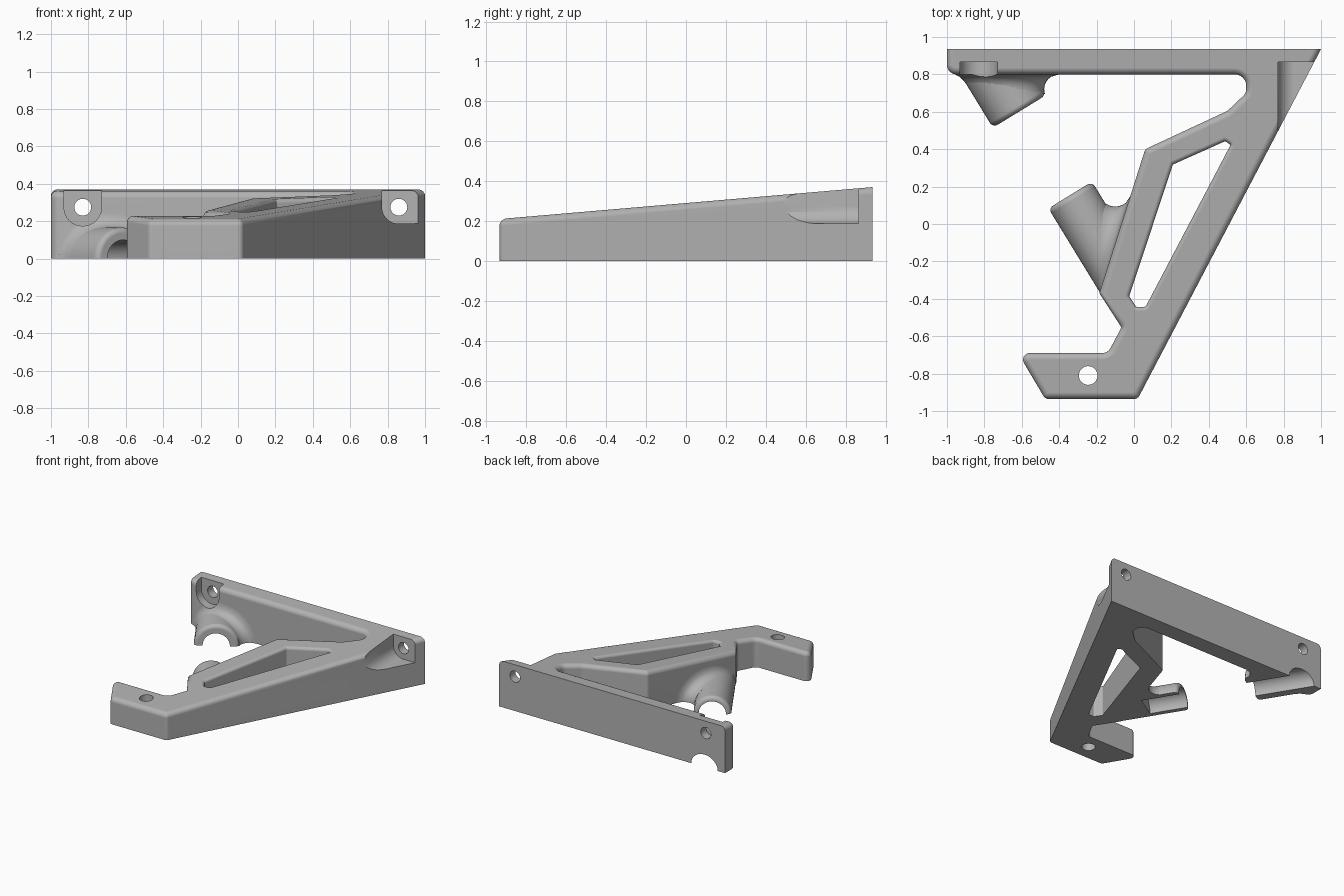
import bpy, bmesh, math
from mathutils import Vector

default = bpy.data.objects.get("Cube")
if default:
    bpy.data.objects.remove(default, do_unlink=True)

grey = bpy.data.materials.new("plain_grey")
grey.use_nodes = True
grey.diffuse_color = (0.45, 0.45, 0.45, 1)
grey.node_tree.nodes["Principled BSDF"].inputs["Base Color"].default_value = (0.45, 0.45, 0.45, 1)


def loft(name, rings):
    """Closed solid through rings of equal point count."""
    bm = bmesh.new()
    rows = [[bm.verts.new(p) for p in ring] for ring in rings]
    n = len(rows[0])
    for a, b in zip(rows, rows[1:]):
        for i in range(n):
            j = (i + 1) % n
            bm.faces.new((a[i], a[j], b[j], b[i]))
    bm.faces.new(rows[0])
    bm.faces.new(rows[-1])
    bmesh.ops.recalc_face_normals(bm, faces=bm.faces)
    mesh = bpy.data.meshes.new(name)
    bm.to_mesh(mesh)
    bm.free()
    mesh.materials.append(grey)
    ob = bpy.data.objects.new(name, mesh)
    bpy.context.collection.objects.link(ob)
    return ob


def outline(corners, off=0.0, steps=6):
    """Offset a counter-clockwise polygon of (x, y, radius) and round its corners."""
    pts = [Vector(c[:2]) for c in corners]
    n = len(pts)
    moved, convex = [], []
    for i in range(n):
        a, b, c = pts[i - 1], pts[i], pts[(i + 1) % n]
        e, f = (b - a).normalized(), (c - b).normalized()
        n1, n2 = Vector((e.y, -e.x)), Vector((f.y, -f.x))
        moved.append(b + (n1 + n2) * (off / (1 + n1.dot(n2))))
        convex.append(1 if e.x * f.y - e.y * f.x > 0 else -1)
    out = []
    for i in range(n):
        a, b, c = moved[i - 1], moved[i], moved[(i + 1) % n]
        if corners[i][2] == 0:
            out.append(b)
            continue
        r = max(0.003, corners[i][2] + convex[i] * off)
        u, v = (a - b).normalized(), (c - b).normalized()
        half = u.angle(v) / 2
        centre = b + (u + v).normalized() * (r / math.sin(half))
        p = b + u * (r / math.tan(half)) - centre
        q = b + v * (r / math.tan(half)) - centre
        out += [centre + p.lerp(q, k / steps).normalized() * r for k in range(steps + 1)]
    return out


def top(y):
    return 0.29 + 0.0856 * y


def lathe(name, start, direction, rows, n=48):
    """Round solid about an axis, rows are (distance, radius)."""
    d = Vector(direction).normalized()
    side = d.cross(Vector((0, 0, 1))).normalized()
    up = side.cross(d)
    ang = [2 * math.pi * k / n for k in range(n)]
    return loft(name, [[Vector(start) + d * t + (side * math.cos(a) + up * math.sin(a)) * r
                        for a in ang] for t, r in rows])


def box(name, lo, hi):
    return loft(name, [[(lo[0], lo[1], z), (hi[0], lo[1], z), (hi[0], hi[1], z), (lo[0], hi[1], z)]
                       for z in (lo[2], hi[2])])


def combine(target, other, operation):
    mod = target.modifiers.new(operation, "BOOLEAN")
    mod.operation, mod.object, mod.solver = operation, other, "EXACT"
    bpy.context.view_layer.objects.active = target
    bpy.ops.object.modifier_apply(modifier=mod.name)
    bpy.data.objects.remove(other, do_unlink=True)


ARC = [math.pi / 2 * k / 6 for k in range(7)]

# Main frame: back plate, slanted arm and foot, with rounded top edges
frame = [(0.02, -0.935, 0.03), (1.0865, 1.1, 0), (-1, 1.1, 0), (-1, 0.8, 0.05),
         (0.6, 0.8, 0.06), (0.6, 0.7, 0.05), (0.5, 0.605, 0.04), (0.06, 0.4, 0.03),
         (-0.185, -0.37, 0), (-0.067, -0.553, 0.02), (-0.14, -0.69, 0.05),
         (-0.62, -0.69, 0.035), (-0.475, -0.935, 0.03)]
F = 0.035
rings = [[(p.x, p.y, -0.3) for p in outline(frame)]]
for a in ARC:
    rings.append([(p.x, p.y, top(p.y) - F * (1 - math.sin(a)))
                  for p in outline(frame, -F * (1 - math.cos(a)))])
bracket = loft("bracket", rings)

# Two half tubes in line on one slanted axis
AXIS = Vector((0.522, -0.853, 0)).normalized()
LOW_END, HIGH_END = Vector((-0.341, 0.155, 0)), Vector((-0.612, 0.602, 0))


def tube(name, end, direction, radius, length):
    rows = [(0.03 * (1 - math.sin(a)), radius - 0.03 * (1 - math.cos(a))) for a in reversed(ARC)]
    return lathe(name, end, direction, rows + [(length, radius)])


def flare(name, centre, along, out, slope, lo, hi, radius, f, spread):
    """Fillet where a slanted tube meets a wall."""
    w, m = Vector(along).normalized(), Vector(out).normalized()
    rings = []
    for k in range(-1, 9):
        h = max(0, k) / 8 * f * 1.3
        dip = math.sqrt(max(0, f * f - (h - f) ** 2))
        depth = h if k >= 0 else -0.04
        grow = f - dip if h < f else 0
        left = lo + slope * depth - spread * grow / f
        right = hi - dip
        mid, semi = (left + right) / 2, (right - left) / 2
        rings.append([Vector(centre) + w * (mid + semi * math.cos(t)) + m * depth
                      + Vector((0, 0, (radius + grow) * math.sin(t)))
                      for t in [2 * math.pi * i / 48 for i in range(48)]])
    return loft(name, rings)


for part in (
        tube("arm_tube", LOW_END, AXIS, 0.137, 0.58),
        tube("plate_tube", HIGH_END, -AXIS, 0.167, 0.36),
        flare("arm_flare", (-0.126, -0.196, 0), (0.298, 0.955, 0), (-0.955, 0.298, 0),
              0.877, -0.18, 0.367, 0.135, 0.087, 0),
        flare("plate_flare", (-0.733, 0.8, 0), (1, 0, 0), (0, -1, 0),
              0.612, -0.194, 0.333, 0.165, 0.08, 0.03)):
    combine(bracket, part, "UNION")

# Window through the arm, with softened upper rim
window = [(0.075, -0.465, 0.04), (0.545, 0.43, 0.03), (0.49, 0.468, 0.03),
          (0.19, 0.334, 0.03), (-0.05, -0.39, 0.03), (0, -0.465, 0.03)]
W = 0.022
rings = [[(p.x, p.y, -0.5) for p in outline(window, -W)]]
for a in ARC:
    rings.append([(p.x, p.y, top(p.y) - W * (1 - math.sin(a)))
                  for p in outline(window, -W * math.cos(a))])
rings.append([(p.x, p.y, 0.6) for p in outline(window)])
cutters = [loft("window_cutter", rings)]

# Screw pockets open at the top, with through holes
left_pocket = [(-0.93, 0.175, 0.098), (-0.73, 0.175, 0.098), (-0.73, 0.7, 0), (-0.93, 0.7, 0)]
right_pocket = [(0.77, 0.187, 0.088), (1.3, 0.187, 0), (1.3, 0.7, 0), (0.77, 0.7, 0)]
for shape, x, front in ((left_pocket, -0.83, 0.55), (right_pocket, 0.86, 0.3)):
    cutters.append(loft("pocket_cutter", [[(p.x, y, p.y) for p in outline(shape, steps=12)]
                                          for y in (front, 0.865)]))
    cutters.append(lathe("screw_hole_cutter", (x, 0.8, 0.275), (0, 1, 0),
                         [(0, 0.045), (0.3, 0.045)], 32))

# Foot hole, tube bore, and trimming of the underside and back
cutters.append(lathe("foot_hole_cutter", (-0.245, -0.81, -0.5), (1e-6, 0, 1),
                     [(0, 0.05), (1.2, 0.05)], 32))
cutters.append(lathe("bore_cutter", LOW_END + AXIS * 0.29, -AXIS, [(0, 0.1), (1.5, 0.1)]))
cutters.append(box("underside_cutter", (-2, -2, -1), (2, 2, 0)))
cutters.append(box("back_cutter", (-2, 0.935, -1), (2, 2, 1)))
for c in cutters:
    combine(bracket, c, "DIFFERENCE")

# Smooth rounded areas, keep hard edges
bpy.ops.object.select_all(action="DESELECT")
bracket.select_set(True)
bpy.context.view_layer.objects.active = bracket
bpy.ops.object.shade_smooth_by_angle(angle=math.radians(32))
weighted = bracket.modifiers.new("even_normals", "WEIGHTED_NORMAL")
weighted.keep_sharp = True
